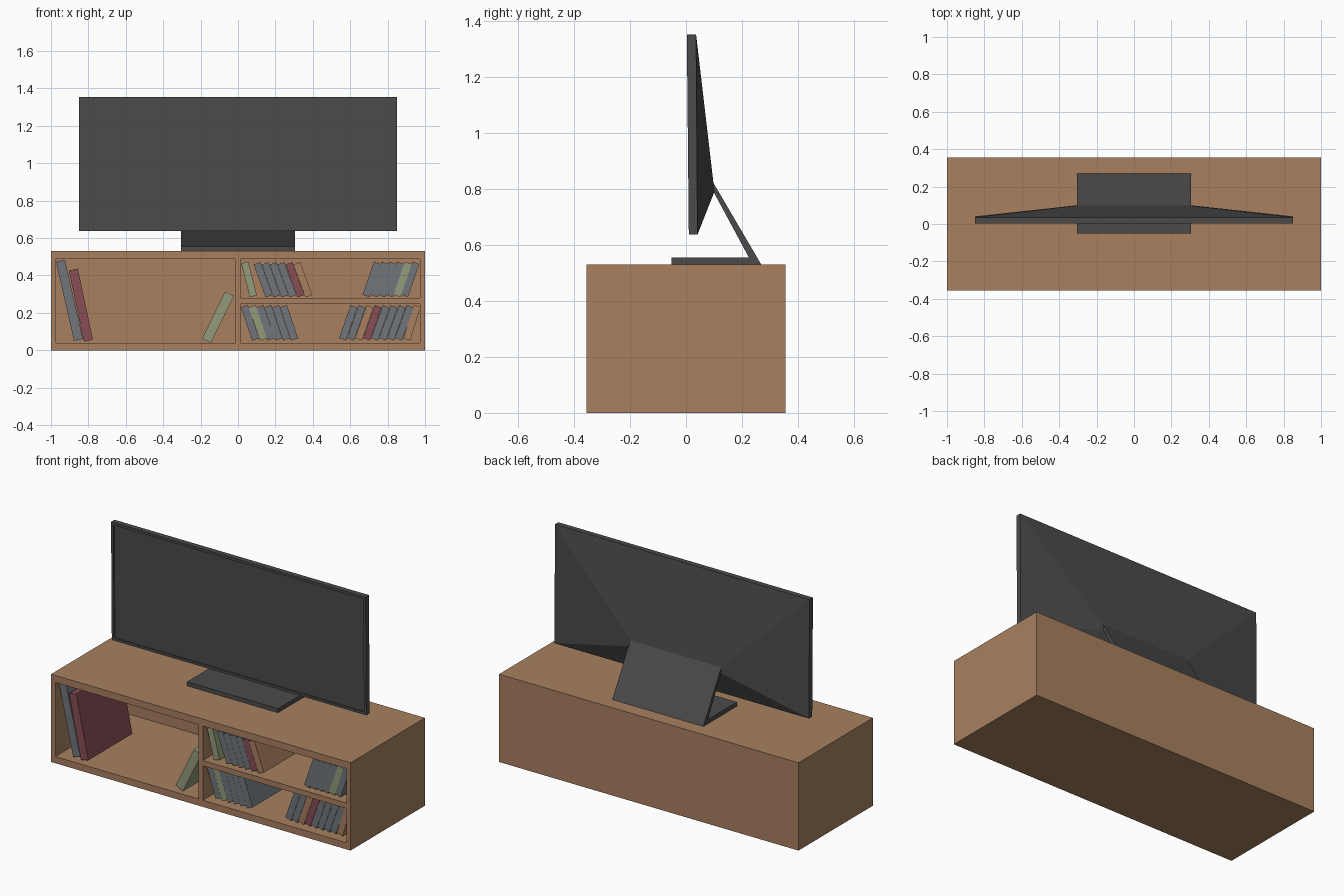
import bpy, bmesh, math
from mathutils import Matrix, Vector

if "Cube" in bpy.data.objects:
    bpy.data.objects.remove(bpy.data.objects["Cube"])


def material(name, rgb):
    m = bpy.data.materials.new(name)
    m.diffuse_color = (*rgb, 1)
    m.use_nodes = True
    m.node_tree.nodes["Principled BSDF"].inputs["Base Color"].default_value = m.diffuse_color
    return m


WOOD = material("brown_wood", (0.392, 0.216, 0.117))
DARK = material("dark_grey", (0.07, 0.07, 0.07))
GREY = material("slate_grey", (0.165, 0.182, 0.198))
RED = material("dull_red", (0.246, 0.076, 0.093))
GREEN = material("sage_green", (0.287, 0.328, 0.195))


def finish(name, bm, mat):
    bmesh.ops.recalc_face_normals(bm, faces=bm.faces)
    me = bpy.data.meshes.new(name)
    bm.to_mesh(me)
    bm.free()
    me.materials.append(mat)
    ob = bpy.data.objects.new(name, me)
    bpy.context.collection.objects.link(ob)
    return ob


def add_box(bm, x0, x1, y0, y1, z0, z1):
    mat = (Matrix.Translation(((x0 + x1) / 2, (y0 + y1) / 2, (z0 + z1) / 2))
           @ Matrix.Diagonal((x1 - x0, y1 - y0, z1 - z0, 1)))
    bmesh.ops.create_cube(bm, size=1, matrix=mat)


# Cabinet: solid box with three open compartments cut from the front
bm = bmesh.new()
add_box(bm, -1, 1, -0.355, 0.355, 0, 0.53)
cabinet = finish("cabinet", bm, WOOD)
bm = bmesh.new()
for x0, x1, z0, z1 in ((-0.972, -0.014, 0.04, 0.488),
                       (0.014, 0.972, 0.04, 0.247),
                       (0.014, 0.972, 0.28, 0.488)):
    add_box(bm, x0, x1, -0.5, 0.327, z0, z1)
cutter = finish("compartment_cutter", bm, WOOD)
cutter.hide_render = True
cutter.hide_viewport = True
cut = cabinet.modifiers.new("compartments", 'BOOLEAN')
cut.operation = 'DIFFERENCE'
cut.solver = 'EXACT'
cut.object = cutter

# Television: thin leaning panel, recessed screen, wedge-shaped back
bm = bmesh.new()
rings = []
for hw, (yb, zb), (yt, zt) in ((0.85, (0.01, 0.637), (0.003, 1.353)),
                               (0.85, (0.041, 0.637), (0.036, 1.353)),
                               (0.304, (0.1, 0.787), (0.098, 0.822))):
    rings.append([bm.verts.new(p) for p in ((-hw, yb, zb), (hw, yb, zb),
                                            (hw, yt, zt), (-hw, yt, zt))])
front = bm.faces.new(rings[0])
bm.faces.new(rings[2][::-1])
for a, b in zip(rings, rings[1:]):
    for i in range(4):
        j = (i + 1) % 4
        bm.faces.new((a[i], b[i], b[j], a[j]))
bmesh.ops.recalc_face_normals(bm, faces=bm.faces)
bmesh.ops.inset_region(bm, faces=[front], thickness=0.022)
bmesh.ops.translate(bm, verts=bmesh.ops.extrude_discrete_faces(bm, faces=[front])["faces"][0].verts,
                    vec=Vector((0, 0.008, 0)))
finish("television", bm, DARK)

# Stand: flat foot and slanted leg as one extruded profile
bm = bmesh.new()
profile = ((-0.052, 0.53), (0.269, 0.53), (0.098, 0.822), (0.1, 0.787),
           (0.225, 0.555), (-0.052, 0.555))
face = bm.faces.new([bm.verts.new((-0.304, y, z)) for y, z in profile])
ext = bmesh.ops.extrude_face_region(bm, geom=[face])["geom"]
bmesh.ops.translate(bm, vec=(0.608, 0, 0),
                    verts=[v for v in ext if isinstance(v, bmesh.types.BMVert)])
finish("television_stand", bm, DARK)


# Books: boxes tilted about the depth axis (positive lean = top to the right)
def book(name, x, z, w, h, depth, lean, mat):
    bm = bmesh.new()
    add_box(bm, -w / 2, w / 2, 0, depth, -h / 2, h / 2)
    bmesh.ops.transform(bm, verts=bm.verts,
                        matrix=Matrix.Translation((x, -0.32, z))
                        @ Matrix.Rotation(math.radians(lean), 4, 'Y'))
    finish(name, bm, mat)


def row(name, x, z, pitch, lean, mats):
    for i, m in enumerate(mats):
        book(f"{name}_{i + 1}", x + i * pitch, z, 0.039, 0.187, 0.3, lean, m)


book("tall_book_1", -0.901, 0.267, 0.049, 0.433, 0.42, -12.8, GREY)
book("tall_book_2", -0.84, 0.241, 0.049, 0.388, 0.42, -12, RED)
book("leaning_book", -0.107, 0.176, 0.053, 0.28, 0.3, 26, GREEN)

book("upper_left_end_book", 0.059, 0.379, 0.039, 0.187, 0.3, -14.4, GREEN)
row("upper_left_book", 0.134, 0.377, 0.0425, -20, [GREY] * 4 + [RED, WOOD])
row("upper_right_book", 0.715, 0.379, 0.0412, 19, [GREY] * 4 + [GREEN, GREY])
row("lower_left_book", 0.064, 0.147, 0.0417, -18.5, [GREY, GREEN] + [GREY] * 4)
row("lower_right_book", 0.59, 0.147, 0.0428, 19.5, [GREY, GREY, WOOD, RED] + [GREY] * 4)
book("lower_right_end_book", 0.93, 0.147, 0.039, 0.187, 0.3, 17, WOOD)
